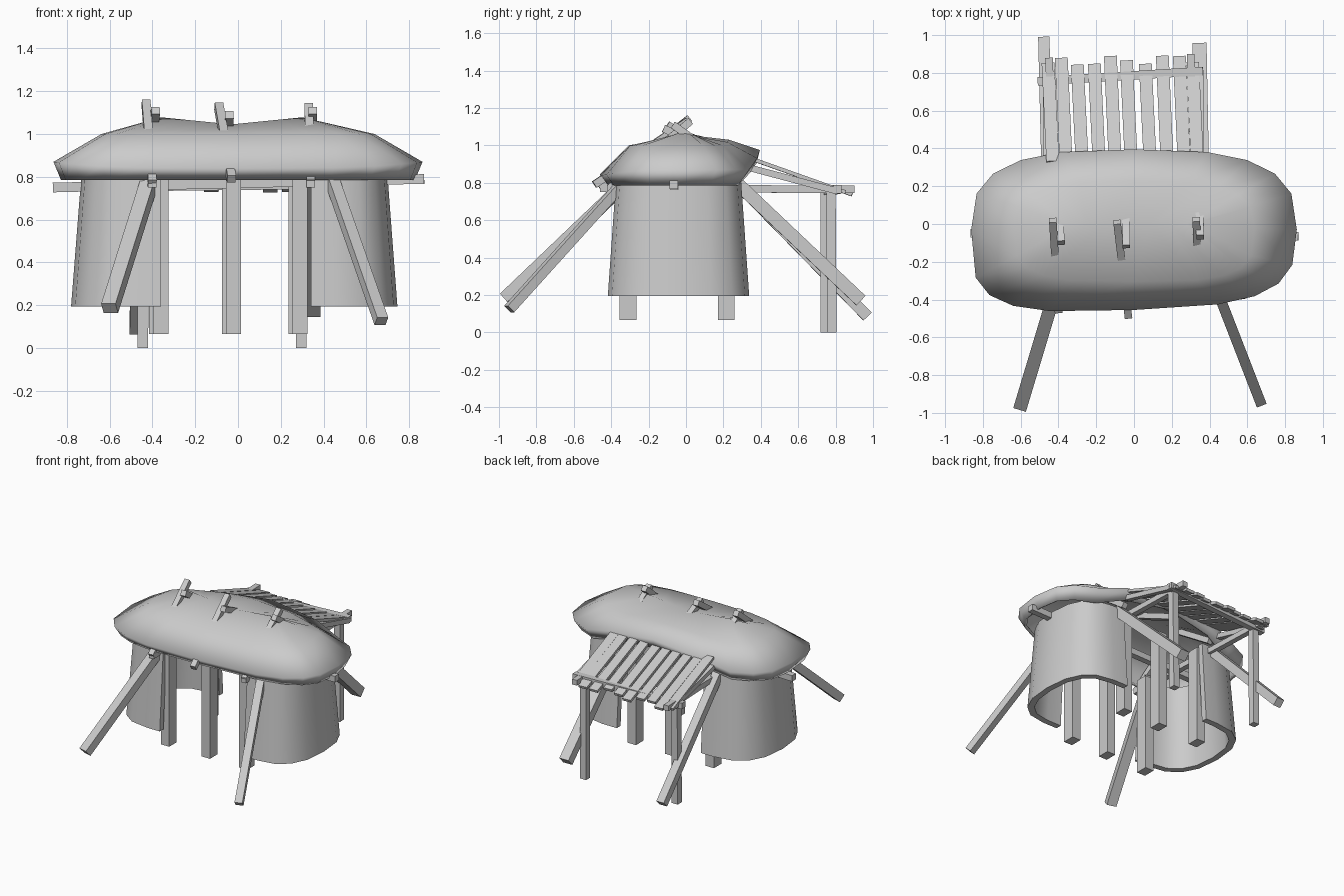
import bpy, bmesh, math
from mathutils import Vector

if "Cube" in bpy.data.objects:
    bpy.data.objects.remove(bpy.data.objects["Cube"])


def finish(name, bm, smooth=None):
    bmesh.ops.recalc_face_normals(bm, faces=bm.faces[:])
    me = bpy.data.meshes.new(name)
    bm.to_mesh(me)
    bm.free()
    ob = bpy.data.objects.new(name, me)
    bpy.context.collection.objects.link(ob)
    if smooth:
        bpy.ops.object.select_all(action='DESELECT')
        ob.select_set(True)
        bpy.context.view_layer.objects.active = ob
        bpy.ops.object.shade_smooth_by_angle(angle=math.radians(smooth))
    return ob


def beam(name, a, b, w=0.04, h=None):
    """Square timber from a to b; w is the width, h the depth."""
    a, b = Vector(a), Vector(b)
    h = h or w
    d = (b - a).normalized()
    side = d.cross(Vector((0, 0, 1)))
    if side.length < 0.2:
        side = Vector((1, 0, 0))
    side = (side - d * side.dot(d)).normalized()
    up = side.cross(d)
    bm = bmesh.new()
    rings = [[bm.verts.new(p + side * sx * w / 2 + up * sy * h / 2)
              for sx, sy in ((-1, -1), (1, -1), (1, 1), (-1, 1))] for p in (a, b)]
    for i in range(4):
        j = (i + 1) % 4
        bm.faces.new((rings[0][i], rings[0][j], rings[1][j], rings[1][i]))
    bm.faces.new(rings[0][::-1])
    bm.faces.new(rings[1])
    return finish(name, bm)


def spow(v, e):
    return math.copysign(abs(v) ** e, v)


# Roof: stacked loops from the lower lip to the sagging ridge
N = 20
lip, rim, shoulder, ridge = [], [], [], []
for i in range(N):
    t = 2 * math.pi * i / N
    c, s = math.cos(t), math.sin(t)
    e = 0.68 if s > 1e-6 else 0.56
    x, y = spow(c, e) * 0.862, spow(s, e)
    yy = -0.03 + 0.425 * y + (0.04 * x if s < 0 else 0.0)
    mid = max(0, 1 - (x / 0.6) ** 2) if s > 0 else 0
    rim.append((x, yy, 0.87 + 0.105 * mid - (0.03 * s * s if s < 0 else 0)))
    lip.append((x * 0.96, -0.03 + (yy + 0.03) * (0.9 if s < 0 else 0.84 + 0.12 * mid),
                0.785 + 0.12 * mid))
    shoulder.append((x * 0.74, -0.02 + y * (0.285 if s < 0 else 0.25), 1.0 + 0.03 * mid))
    rx = max(-1, min(1, c * 1.15))
    ridge.append((rx * 0.33 - 0.03, 0, 1.045 + 0.033 * abs(rx)))
bm = bmesh.new()
loops = [[bm.verts.new(p) for p in ring] for ring in (lip, rim, shoulder, ridge)]
for lo, hi in zip(loops, loops[1:]):
    for i in range(N):
        j = (i + 1) % N
        bm.faces.new((lo[i], lo[j], hi[j], hi[i]))
bmesh.ops.remove_doubles(bm, verts=bm.verts[:], dist=0.0005)
roof = finish("roof", bm, 100)
sol = roof.modifiers.new("thickness", 'SOLIDIFY')
sol.thickness, sol.offset = 0.02, -1

# Curved hide walls, open toward the middle of the hut
for name, sg, x0, x1 in (("right_wall", 1, 0.34, 0.745), ("left_wall", -1, 0.36, 0.78)):
    bm = bmesh.new()
    rings = []
    for z, k in ((0.195, 1.0), (0.81, 0.885)):
        cx, cy = 0.46, -0.04
        outl = []
        for inset in (0, 0.045):
            rx, ry = (x1 - cx) - inset, 0.378 - inset
            pts = [(x0, -ry)]
            for i in range(9):
                t = -math.pi / 2 + math.pi * i / 8
                pts.append((cx + rx * spow(math.cos(t), 0.8), ry * spow(math.sin(t), 0.8)))
            pts.append((x0, ry))
            outl.append(pts)
        loop = outl[0] + outl[1][::-1]
        rings.append([bm.verts.new((sg * (x0 + (px - x0) * k), cy + py * k, z)) for px, py in loop])
    n = len(rings[0])
    for i in range(n):
        j = (i + 1) % n
        bm.faces.new((rings[0][i], rings[0][j], rings[1][j], rings[1][i]))
    for r in rings:
        for i in range(n // 2 - 1):
            bm.faces.new((r[i], r[i + 1], r[n - 2 - i], r[n - 1 - i]))
    finish(name, bm, 40)

# Six main posts in two rows
for x in (-0.37, -0.03, 0.28):
    for label, y, dx in (("front", -0.31, 0.01), ("back", 0.215, -0.01)):
        beam(label + "_post", (x + dx, y, 0.065), (x + dx, y, 0.79), 0.07, 0.09)

# Porch posts
beam("porch_post", (-0.445, 0.745, 0.0), (-0.44, 0.745, 0.76), 0.05)
beam("porch_post", (0.295, 0.78, 0.0), (0.3, 0.775, 0.76), 0.05)

# Slanting braces
beam("front_brace", (-0.6, -0.965, 0.185), (-0.40, -0.30, 0.82), 0.07, 0.06)
beam("front_brace", (0.67, -0.945, 0.125), (0.42, -0.30, 0.84), 0.055, 0.05)
beam("back_brace", (-0.477, 0.97, 0.085), (-0.46, 0.27, 0.80), 0.06)
beam("back_brace", (0.347, 0.935, 0.17), (0.36, 0.27, 0.80), 0.075, 0.07)

# Horizontal beams through the hut
beam("long_beam", (-0.865, -0.05, 0.75), (0.87, -0.065, 0.79), 0.045)
beam("cross_beam", (-0.40, -0.46, 0.77), (-0.45, 0.88, 0.765), 0.04)
beam("cross_beam", (0.34, -0.42, 0.77), (0.30, 0.90, 0.765), 0.04)
beam("porch_bar", (-0.51, 0.755, 0.755), (0.365, 0.81, 0.765), 0.045)

# Rafters crossing at the ridge
for a, b in (((-0.40, -0.46, 0.77), (-0.43, 0.02, 1.145)),
             ((-0.03, -0.49, 0.79), (-0.09, 0.01, 1.13)),
             ((0.34, -0.41, 0.77), (0.33, 0.025, 1.13)),
             ((-0.42, 0.31, 0.84), (-0.385, -0.10, 1.11)),
             ((-0.05, 0.34, 0.88), (-0.04, -0.12, 1.09)),
             ((0.34, 0.31, 0.84), (0.35, -0.07, 1.11))):
    beam("rafter", a, b, 0.04)

# Awning rails and planks, tucked under the raised back rim
for x in (-0.465, 0.35):
    beam("awning_rail", (x, 0.32, 0.885), (x, 0.81, 0.755), 0.035)
for i, x in enumerate((-0.455, -0.385, -0.30, -0.21, -0.125, -0.04, 0.06, 0.15, 0.24, 0.31)):
    end = 0.85 + 0.025 * math.sin(i * 1.9) + 0.003 * i
    beam("awning_plank", (x + 0.025, 0.33, 0.935), (x, end, 0.935 - (end - 0.33) * 0.355), 0.068, 0.02)
